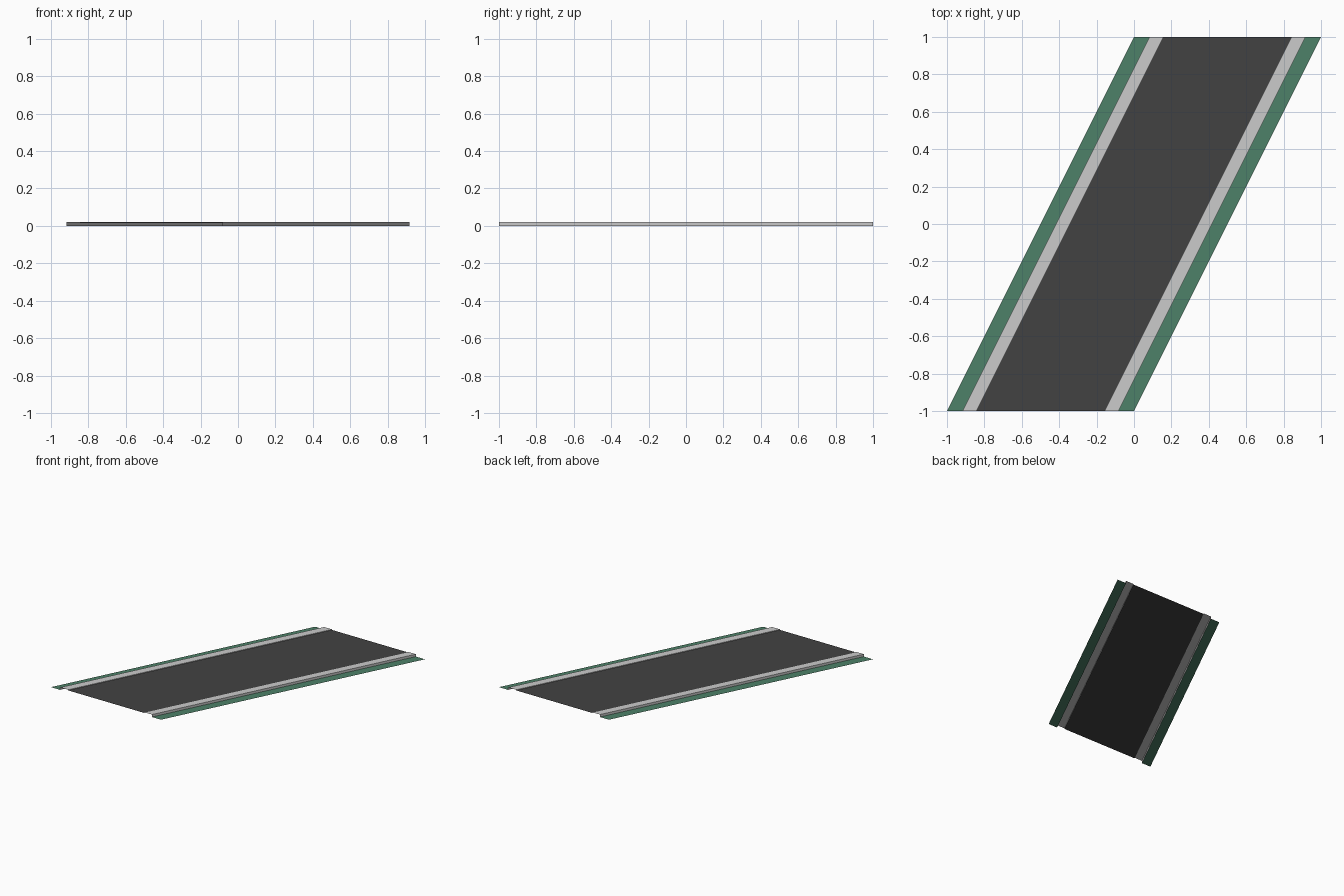
import bpy

if "Cube" in bpy.data.objects:
    bpy.data.objects.remove(bpy.data.objects["Cube"])

SHEAR = 1.0   # x shift from the front end to the back end
CURB_Z = 0.02
ROAD_Z = 0.015


def material(name, rgb):
    mat = bpy.data.materials.new(name)
    mat.diffuse_color = (*rgb, 1)
    mat.use_nodes = True
    mat.node_tree.nodes["Principled BSDF"].inputs["Base Color"].default_value = mat.diffuse_color
    return mat


def strip(name, profile, mat):
    """Sweep an open (x, z) profile along the slanted road, normals up."""
    n = len(profile)
    verts = [(x, -1, z) for x, z in profile]
    verts += [(x + SHEAR, 1, z) for x, z in profile]
    faces = [(i, i + 1, n + i + 1, n + i) for i in range(n - 1)]
    mesh = bpy.data.meshes.new(name)
    mesh.from_pydata(verts, [], faces)
    mesh.materials.append(mat)
    obj = bpy.data.objects.new(name, mesh)
    bpy.context.collection.objects.link(obj)
    return obj


grass = material("grass_green", (0.075, 0.22, 0.138))
concrete = material("curb_grey", (0.64, 0.64, 0.65))
asphalt = material("asphalt", (0.055, 0.055, 0.055))

# Half-profile distances from the road's centre line
CENTRE, EDGE, CURB_OUT, CURB_IN = -0.5, 0.5, 0.417, 0.345

# Road surface, an open sheet between the curbs
strip("road_surface", [(CENTRE - CURB_IN, ROAD_Z), (CENTRE + CURB_IN, ROAD_Z)], asphalt)

# Verge and hollow curb on each side
for side, s in (("left", -1), ("right", 1)):
    curb = [(CENTRE + s * CURB_OUT, 0), (CENTRE + s * CURB_OUT, CURB_Z),
            (CENTRE + s * CURB_IN, CURB_Z), (CENTRE + s * CURB_IN, ROAD_Z)]
    verge = [(CENTRE + s * EDGE, 0), (CENTRE + s * CURB_OUT, 0)]
    if s > 0:
        curb.reverse()
        verge.reverse()
    strip(side + "_curb", curb, concrete)
    strip(side + "_verge", verge, grass)
